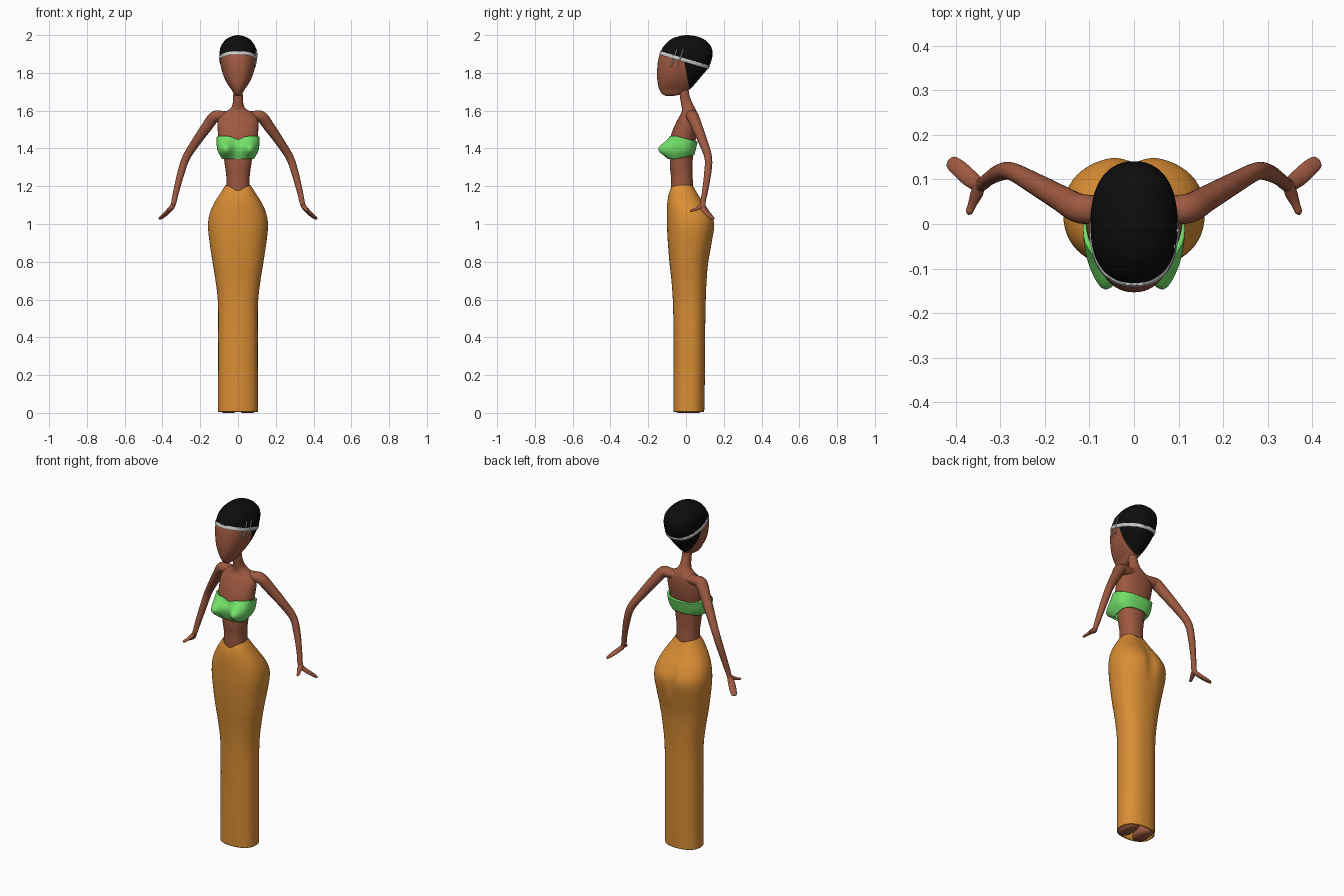
import bpy, bmesh, math
from mathutils import Vector

if "Cube" in bpy.data.objects:
    bpy.data.objects.remove(bpy.data.objects["Cube"])


def material(name, rgb):
    m = bpy.data.materials.new(name)
    m.diffuse_color = (*rgb, 1)
    m.use_nodes = True
    m.node_tree.nodes["Principled BSDF"].inputs["Base Color"].default_value = m.diffuse_color
    return m


SKIN = material("brown skin", (0.34, 0.10, 0.052))
ORANGE = material("orange cloth", (0.70, 0.27, 0.035))
GREEN = material("green cloth", (0.17, 0.76, 0.14))
BLACK = material("black hair", (0.004, 0.004, 0.004))
SILVER = material("silver", (0.60, 0.60, 0.60))


def spline(keys, steps):
    """Catmull-Rom interpolation through tuples of numbers."""
    out = []
    for i in range(len(keys) - 1):
        a, b, c, d = (keys[max(0, min(len(keys) - 1, i + k))] for k in (-1, 0, 1, 2))
        for s in range(steps):
            t = s / steps
            out.append([0.5 * (2 * q + (r - p) * t + (2 * p - 5 * q + 4 * r - u) * t * t
                               + (3 * q - p - 3 * r + u) * t ** 3)
                        for p, q, r, u in zip(a, b, c, d)])
    return out + [list(keys[-1])]


def skin_rings(name, rings, mat, caps=True):
    """Join rings of points into one smooth object."""
    bm = bmesh.new()
    rows = [[bm.verts.new(p) for p in ring] for ring in rings]
    n = len(rows[0])
    for a, b in zip(rows, rows[1:]):
        for i in range(n):
            j = (i + 1) % n
            bm.faces.new((a[i], a[j], b[j], b[i]))
    if caps:
        bm.faces.new(rows[0][::-1])
        bm.faces.new(rows[-1])
    bmesh.ops.recalc_face_normals(bm, faces=bm.faces)
    me = bpy.data.meshes.new(name)
    bm.to_mesh(me)
    bm.free()
    me.materials.append(mat)
    me.polygons.foreach_set("use_smooth", [True] * len(me.polygons))
    ob = bpy.data.objects.new(name, me)
    bpy.context.collection.objects.link(ob)
    return ob


def loft(name, keys, mat, e=2.2, deform=None, caps=True, n=56, steps=6):
    """Stack rounded sections given as (z, half width, front y, back y)."""
    rings = []
    for z, hx, yf, yb in spline(keys, steps):
        ring = []
        for i in range(n):
            c, s = math.cos(2 * math.pi * i / n), math.sin(2 * math.pi * i / n)
            x = hx * math.copysign(abs(c) ** (2 / e), c)
            y = (yf + yb) / 2 + (yb - yf) / 2 * math.copysign(abs(s) ** (2 / e), s)
            ring.append(deform(x, y, z) if deform else (x, y, z))
        rings.append(ring)
    return skin_rings(name, rings, mat, caps)


def tube(name, keys, mat, n=20, steps=6):
    """Sweep an oval along (x, y, z, radius across, radius thick)."""
    pts = spline(keys, steps)
    rings = []
    for k, p in enumerate(pts):
        t = Vector(pts[min(k + 1, len(pts) - 1)][:3]) - Vector(pts[max(k - 1, 0)][:3])
        t.normalize()
        side = t.cross(Vector((0, 0, 1))).normalized()
        up = side.cross(t)
        rings.append([Vector(p[:3]) + side * p[3] * math.cos(a) + up * p[4] * math.sin(a)
                      for a in (2 * math.pi * i / n for i in range(n))])
    return skin_rings(name, rings, mat)


def mirror(ob):
    ob.modifiers.new("mirror", 'MIRROR').use_clip = False


def thicken(ob, t):
    m = ob.modifiers.new("thickness", 'SOLIDIFY')
    m.thickness, m.offset = t, -1


def clamp(v):
    return max(0.0, min(1.0, v))


def bell(v, w):
    return math.exp(-(v / w) ** 2)


# torso and neck
loft("torso", [(1.08, .058, -.07, .03), (1.18, .061, -.080, .038), (1.25, .062, -.080, .035),
               (1.30, .068, -.085, .035), (1.36, .078, -.086, .037), (1.43, .100, -.086, .048),
               (1.49, .107, -.073, .060), (1.55, .106, -.046, .064), (1.585, .080, -.026, .060),
               (1.61, .042, -.022, .050), (1.64, .028, -.027, .034), (1.69, .025, -.034, .016),
               (1.75, .025, -.034, .014)], SKIN)

# arms with hand and thumb
mirror(tube("arm", [(.03, .030, 1.572, .028, .022), (.085, .032, 1.572, .032, .027),
                    (.125, .036, 1.567, .033, .030), (.165, .058, 1.515, .029, .029),
                    (.225, .092, 1.430, .024, .024), (.275, .118, 1.350, .020, .021),
                    (.302, .115, 1.270, .019, .019), (.328, .100, 1.170, .015, .016),
                    (.344, .088, 1.100, .015, .013), (.365, .100, 1.072, .019, .011),
                    (.392, .124, 1.046, .019, .009), (.410, .139, 1.030, .015, .006),
                    (.415, .143, 1.026, .005, .003)], SKIN))
mirror(tube("thumb", [(.343, .092, 1.105, .010, .010), (.352, .070, 1.088, .014, .010),
                      (.362, .046, 1.076, .010, .007), (.369, .028, 1.070, .008, .006),
                      (.371, .021, 1.068, .003, .002)], SKIN, n=14))


# long skirt: dipped waistline and a soft groove at the back
def skirt_shape(x, y, z):
    if y > 0:
        y -= .016 * bell(x, .025) * bell(z - 1.01, .09)
    z -= clamp((z - 1.10) / .1) * (.032 if y < -.02 else .014) * bell(x, .04)
    return x, y, z


skirt = loft("skirt", [(.006, .106, -.066, .096), (.03, .106, -.067, .097), (.20, .105, -.066, .100),
                       (.40, .105, -.066, .101), (.58, .106, -.069, .104), (.70, .119, -.077, .109),
                       (.80, .135, -.088, .118), (.90, .150, -.096, .138), (.97, .158, -.100, .151),
                       (1.02, .157, -.101, .149), (1.07, .145, -.101, .125), (1.12, .121, -.099, .091),
                       (1.17, .089, -.094, .061), (1.208, .065, -.085, .042)],
             ORANGE, e=2.3, deform=skirt_shape, caps=False)
thicken(skirt, .006)

# legs and feet inside the hem
mirror(loft("leg", [(.02, .030, -.01, .05), (.10, .028, -.008, .048), (.30, .032, -.01, .05)],
            SKIN, n=20, deform=lambda x, y, z: (x + .05, y + .01, z)))
mirror(loft("foot", [(.0, .030, -.045, .070), (.012, .040, -.056, .082), (.035, .038, -.052, .080),
                     (.055, .026, -.03, .070), (.07, .008, .0, .04)],
            SKIN, n=24, deform=lambda x, y, z: (x + .05, y, z)))


# strapless top: two lobes in front, narrower band at the back
def top_shape(x, y, z):
    lobe = bell(x - .068, .042) + bell(x + .068, .042)
    z2 = 1.40 + (z - 1.40) * (1 - .45 * clamp((y + .05) / .11))
    if y < 0:
        z2 -= .02 * bell(x, .03) * clamp((z - 1.41) / .05)
    y2 = y - .06 * lobe * bell(z - 1.395, .045) * clamp(-y / .06)
    return x, y2, z2


top = loft("strapless_top", [(1.343, .086, -.090, .044), (1.38, .106, -.095, .050),
                             (1.42, .113, -.095, .056), (1.466, .114, -.086, .062)],
           GREEN, e=2.5, deform=top_shape, caps=False, n=80, steps=8)
thicken(top, .012)

# head: one form, cut into face, hair and headband
head = loft("head", [(1.677, .008, -.105, -.07), (1.688, .022, -.125, -.025), (1.71, .034, -.140, .016),
                     (1.74, .055, -.149, .046), (1.78, .075, -.153, .080), (1.83, .090, -.152, .120),
                     (1.88, .097, -.145, .138), (1.92, .096, -.130, .139), (1.95, .086, -.111, .125),
                     (1.98, .060, -.076, .092), (1.995, .028, -.032, .048), (2.0, .003, -.003, .01)],
            SKIN, e=2.3)
for m in (BLACK, SILVER):
    head.data.materials.append(m)
bm = bmesh.new()
bm.from_mesh(head.data)
for co, no in (((0, 0, 1.856), (0, .3, 1)), ((0, 0, 1.875), (0, .3, 1)), ((0, -.01, 1.86), (0, 1, .2))):
    bmesh.ops.bisect_plane(bm, geom=bm.verts[:] + bm.edges[:] + bm.faces[:], dist=1e-5,
                           plane_co=co, plane_no=no)
for f in bm.faces:
    c = f.calc_center_median()
    h = c.z + .3 * c.y
    behind = c.y + .01 + .2 * (c.z - 1.86) > 0
    f.material_index = 1 if h > 1.875 else 2 if h > 1.856 else 1 if behind else 0
band = [f for f in bm.faces if f.material_index == 2]
bmesh.ops.inset_region(bm, faces=band, thickness=.0008, depth=.003, use_even_offset=True)
bm.to_mesh(head.data)
bm.free()

# two slanted hair pins with short cross bars, on one side only
for i, (x, y) in enumerate(((.083, -.080), (.091, -.046))):
    tube(f"hair_pin_{i + 1}", [(x, y, 1.832, .003, .003), (x + .008, y + .016, 1.880, .003, .003),
                               (x + .007, y + .032, 1.926, .003, .003)], SILVER, n=8)
